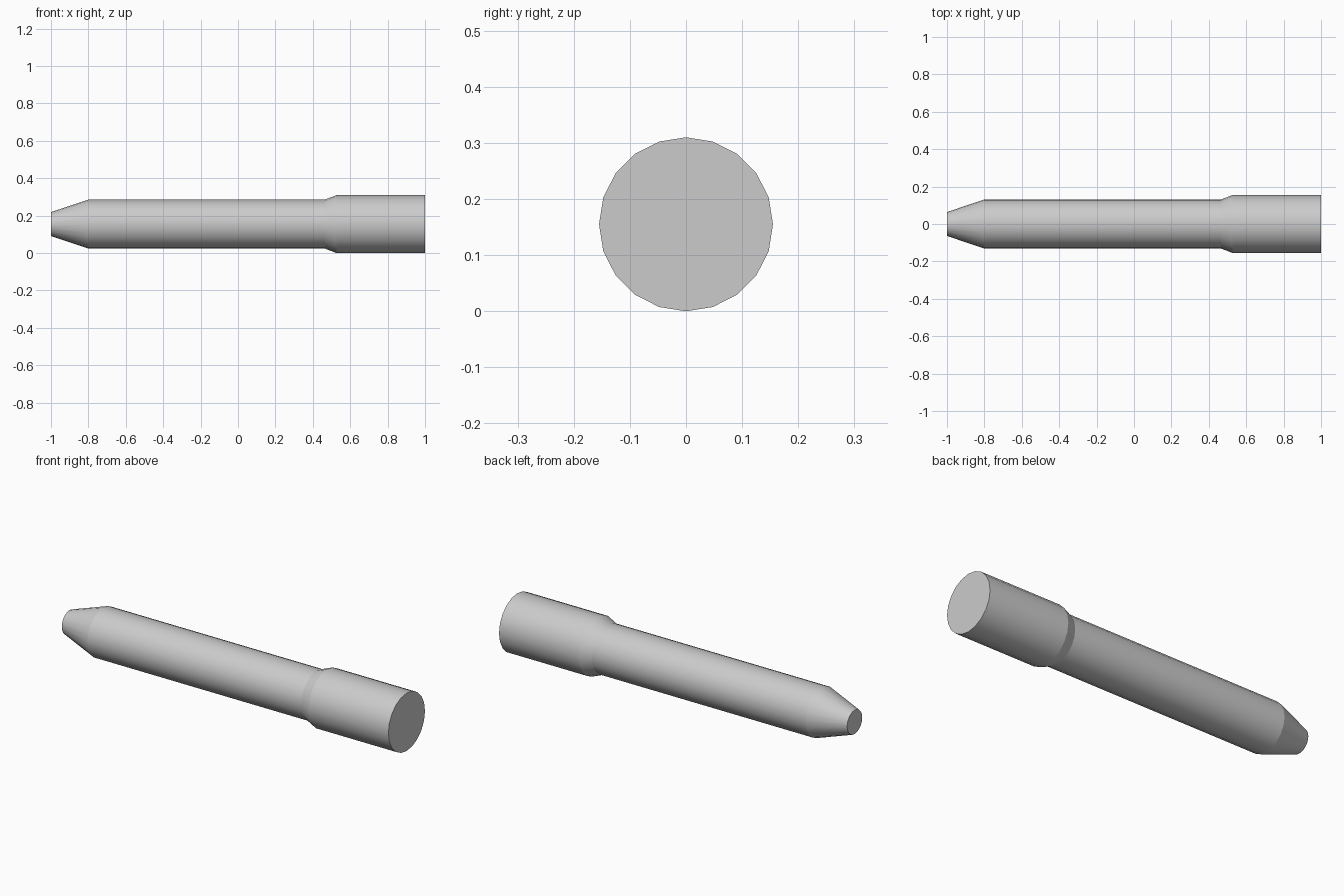
import bpy, bmesh
from math import sin, cos, tau, radians

if "Cube" in bpy.data.objects:
    bpy.data.objects.remove(bpy.data.objects["Cube"])

SIDES = 20
RADIUS = 0.155
# Profile along x: tip, taper end, shaft end, collar start, collar end
PROFILE = [(-1.0, 0.064), (-0.8, 0.131), (0.465, 0.131), (0.527, RADIUS), (1.0, RADIUS)]

# Turned body: rings joined by quads, flat caps at both ends
bm = bmesh.new()
rings = [[bm.verts.new((x, r * sin(tau * i / SIDES), RADIUS + r * cos(tau * i / SIDES)))
          for i in range(SIDES)] for x, r in PROFILE]
for a, b in zip(rings, rings[1:]):
    for i in range(SIDES):
        j = (i + 1) % SIDES
        bm.faces.new((a[i], a[j], b[j], b[i]))
bm.faces.new(rings[0])
bm.faces.new(rings[-1])
bmesh.ops.recalc_face_normals(bm, faces=bm.faces)

mesh = bpy.data.meshes.new("tapered_shaft")
bm.to_mesh(mesh)
bm.free()
shaft = bpy.data.objects.new("tapered_shaft", mesh)
bpy.context.collection.objects.link(shaft)

# Smooth sides, crisp rims and shoulders
bpy.context.view_layer.objects.active = shaft
shaft.select_set(True)
bpy.ops.object.shade_smooth_by_angle(angle=radians(18.2))
